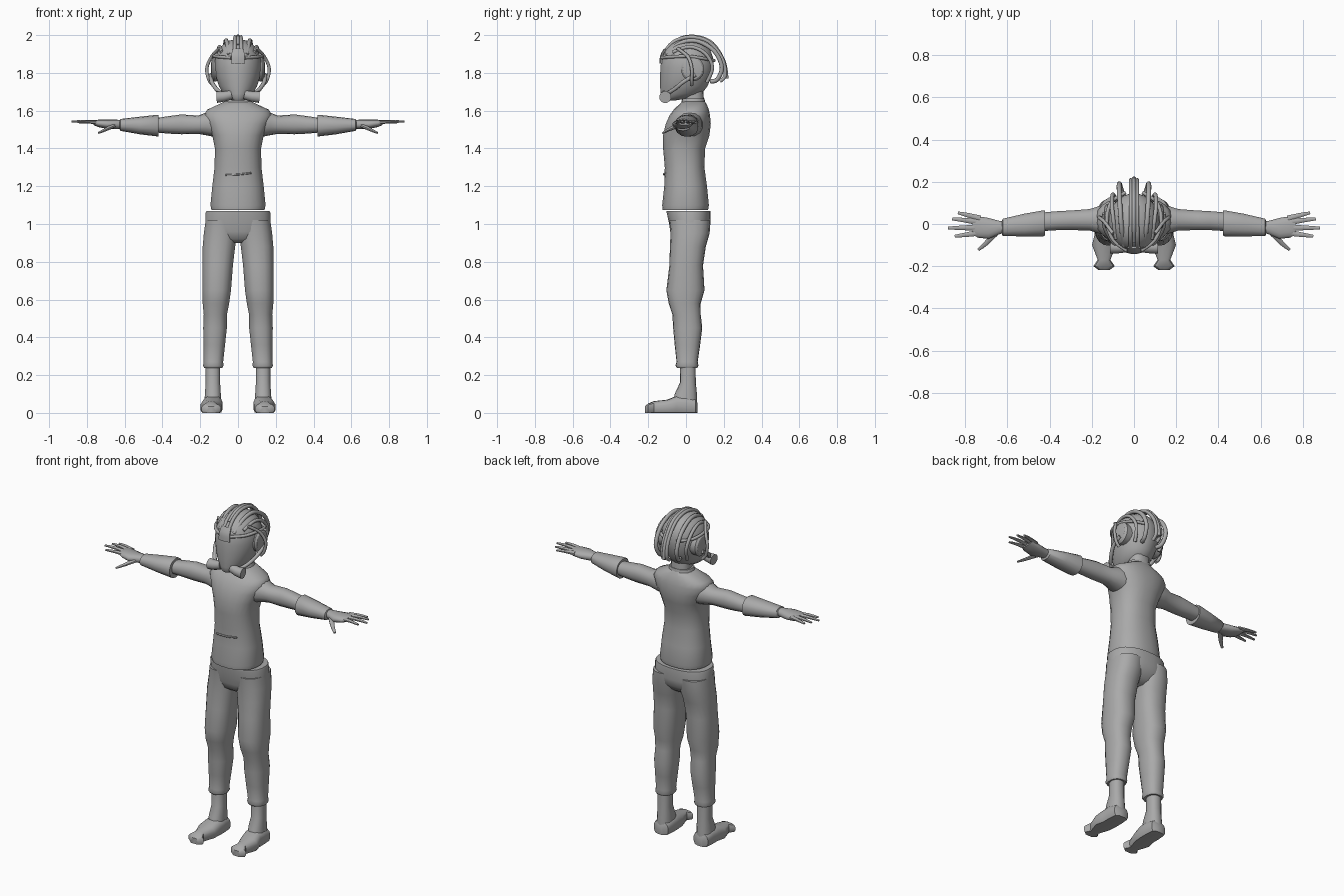
import bpy, bmesh, math
from mathutils import Vector

grey = bpy.data.materials.new("grey")
grey.diffuse_color = (0.4, 0.4, 0.4, 1)


def finish(name, bm, angle=50):
    bmesh.ops.recalc_face_normals(bm, faces=bm.faces)
    me = bpy.data.meshes.new(name)
    bm.to_mesh(me)
    bm.free()
    ob = bpy.data.objects.new(name, me)
    bpy.context.collection.objects.link(ob)
    me.materials.append(grey)
    bpy.ops.object.select_all(action='DESELECT')
    ob.select_set(True)
    bpy.context.view_layer.objects.active = ob
    bpy.ops.object.shade_smooth_by_angle(angle=math.radians(angle))
    return ob


def skin(name, rings, angle=50):
    bm = bmesh.new()
    vs = [[bm.verts.new(p) for p in r] for r in rings]
    n = len(rings[0])
    for a, b in zip(vs, vs[1:]):
        for i in range(n):
            j = (i + 1) % n
            bm.faces.new((a[i], a[j], b[j], b[i]))
    bm.faces.new(vs[0])
    bm.faces.new(vs[-1])
    return finish(name, bm, angle)


def oval(n, power):
    for i in range(n):
        t = math.tau * (i + 0.5) / n
        c, s = math.cos(t), math.sin(t)
        yield (math.copysign(abs(c) ** power, c), math.copysign(abs(s) ** power, s))


def loft_z(name, rows, n=18, power=0.85):
    """rows: z, x low, x high, y low, y high"""
    return skin(name, [[((a + b) / 2 + (b - a) / 2 * c, (d + e) / 2 + (e - d) / 2 * s, z)
                        for c, s in oval(n, power)] for z, a, b, d, e in rows])


def loft_x(name, rows, side, n=14):
    """rows: x, y low, y high, z low, z high"""
    return skin(name, [[(side * x, (a + b) / 2 + (b - a) / 2 * c, (d + e) / 2 + (e - d) / 2 * s)
                        for c, s in oval(n, 0.9)] for x, a, b, d, e in rows])


def tube(name, pts, r0, r1=None, n=8, flat=1.0, steps=4):
    """Round rod through smoothed points"""
    r1 = r0 if r1 is None else r1
    p = [Vector(q) for q in pts]
    path = []
    for i in range(len(p) - 1):
        a, b = p[max(i - 1, 0)], p[i]
        c, d = p[i + 1], p[min(i + 2, len(p) - 1)]
        for k in range(steps):
            t = k / steps
            path.append(0.5 * (2 * b + (c - a) * t + (2 * a - 5 * b + 4 * c - d) * t * t
                               + (3 * b - a - 3 * c + d) * t ** 3))
    path.append(p[-1])
    rings = []
    u = Vector((0, 0, 1))
    for i, q in enumerate(path):
        d = (path[min(i + 1, len(path) - 1)] - path[max(i - 1, 0)]).normalized()
        u = u - d * u.dot(d)
        if u.length < 1e-3:
            u = d.orthogonal()
        u.normalize()
        w = d.cross(u)
        r = r0 + (r1 - r0) * i / (len(path) - 1)
        rings.append([q + u * (r * flat * s) + w * (r * c) for c, s in oval(n, 1)])
    return skin(name, rings)


# Shirt and neck
loft_z("shirt", [(z, -w, w, f, b) for z, w, f, b in [
    (1.075, .142, -.125, .118), (1.10, .147, -.127, .122), (1.2, .137, -.116, .112),
    (1.3, .125, -.113, .098), (1.4, .123, -.122, .102), (1.47, .137, -.122, .125),
    (1.53, .165, -.108, .132), (1.575, .182, -.088, .128), (1.605, .165, -.066, .122),
    (1.63, .11, -.04, .112), (1.65, .07, -.02, .1)]], 24)
loft_z("neck", [(1.6, -.06, .06, -.02, .1), (1.67, -.058, .058, -.012, .094),
                (1.73, -.058, .058, -.01, .09)])
loft_z("collar", [(1.625, -.08, .08, -.03, .105), (1.665, -.068, .068, -.02, .098)])

# Trousers hips
loft_z("trouser_hips", [(z, -w, w, f, b) for z, w, f, b in [
    (1.07, .168, -.103, .13), (1.06, .172, -.103, .131), (1.0, .174, -.09, .13),
    (.96, .178, -.084, .124), (.92, .13, -.07, .09), (.90, .07, -.04, .06)]], 24)

for s, side in ((1, "right"), (-1, "left")):
    def mir(z, a, b, f, k):
        return (z, min(s * a, s * b), max(s * a, s * b), f, k)
    # Trouser leg, ankle and foot
    loft_z(side + "_trouser_leg", [mir(*r) for r in [
        (1.02, .0, .172, -.088, .13), (.95, .002, .182, -.082, .125), (.88, .014, .188, -.085, .105),
        (.78, .026, .19, -.088, .09), (.65, .036, .19, -.104, .098), (.58, .046, .188, -.092, .078),
        (.52, .058, .182, -.072, .078), (.45, .058, .185, -.068, .086), (.36, .068, .183, -.06, .075),
        (.27, .078, .182, -.05, .062), (.25, .076, .186, -.056, .066), (.238, .082, .18, -.048, .06)]])
    loft_z(side + "_ankle", [mir(*r) for r in [
        (.3, .094, .172, -.03, .05), (.16, .094, .172, -.032, .052), (.1, .09, .176, -.06, .058),
        (.04, .088, .18, -.07, .06)]], 14)
    rows = [(.062, .02, .05, .0, .05), (.05, .045, .09, .0, .075), (.0, .05, .095, .0, .09),
            (-.05, .05, .1, .0, .09), (-.1, .054, .108, .0, .07), (-.17, .057, .11, .0, .062),
            (-.2, .048, .085, .0, .05), (-.218, .025, .05, .0, .035)]
    skin(side + "_foot", [[(s * (.138 + (.004 if y < -.08 else -.004)) + w * .55 * c * 2 * .98 * (.5 + .5 * (w < .056)),
                            y, max(0, h * (.42 + .58 * t)))
                           for c, t in oval(14, .75)] for y, w, _, _, h in rows], 40)
    # Arm and wide forearm cuff
    loft_x(side + "_upper_arm", [(.12, -.06, .09, 1.46, 1.59), (.17, -.045, .085, 1.47, 1.59),
                                 (.21, -.032, .072, 1.477, 1.574), (.3, -.03, .065, 1.475, 1.58),
                                 (.36, -.03, .062, 1.478, 1.572), (.44, -.035, .055, 1.485, 1.56)], s)
    loft_x(side + "_forearm_cuff", [(.422, -.056, .066, 1.462, 1.576), (.43, -.06, .066, 1.464, 1.578),
                                    (.52, -.06, .05, 1.475, 1.568), (.622, -.058, .026, 1.493, 1.556),
                                    (.628, -.045, .014, 1.505, 1.545)], s)
    # Hand with five fingers
    loft_x(side + "_palm", [(.61, -.04, .01, 1.505, 1.55), (.64, -.05, .016, 1.503, 1.552),
                            (.69, -.072, .03, 1.503, 1.552), (.74, -.066, .038, 1.513, 1.552),
                            (.765, -.052, .036, 1.524, 1.549)], s)
    for name, a, b, c in [("little_finger", (.73, .025, 1.537), (.78, .04, 1.54), (.835, .053, 1.538)),
                          ("ring_finger", (.74, .01, 1.538), (.8, .018, 1.543), (.862, .024, 1.541)),
                          ("middle_finger", (.74, -.018, 1.538), (.81, -.018, 1.544), (.882, -.019, 1.542)),
                          ("index_finger", (.73, -.04, 1.535), (.79, -.05, 1.54), (.85, -.058, 1.538)),
                          ("thumb", (.66, -.045, 1.52), (.7, -.09, 1.5), (.738, -.122, 1.482))]:
        tube(side + "_" + name, [(s * p[0], p[1], p[2]) for p in (a, b, c)], .017, .007, flat=.7, steps=2)
    # Ear cup
    skin(side + "_ear_cup", [[(s * x, .035 + r * c, 1.82 + r * 1.05 * t) for c, t in oval(18, 1)]
                             for x, r in [(.09, .06), (.128, .062), (.138, .052), (.142, .03)]], 30)
    # Breathing pipe and mouth canister
    tube(side + "_mouth_pipe", [(s * .142, .05, 1.79), (s * .14, -.01, 1.755), (s * .115, -.06, 1.715),
                                (s * .085, -.1, 1.69)], .011)
    tube(side + "_canister", [(s * .035, -.11, 1.685), (s * .075, -.112, 1.675), (s * .112, -.11, 1.672)],
         .024, .032, 12, steps=2)
    # Loop outside ear, brow band and crown hoses
    tube(side + "_ear_loop", [(s * .1, -.045, 1.93), (s * .14, .01, 1.885), (s * .165, .03, 1.825),
                              (s * .155, .03, 1.765), (s * .132, .03, 1.735)], .009)
    tube(side + "_brow_band", [(s * .035, -.126, 1.88), (s * .1, -.075, 1.885), (s * .129, .01, 1.888),
                               (s * .11, .1, 1.875), (s * .04, .15, 1.865)], .009)
    tube(side + "_crown_hose", [(s * .045, -.105, 1.895), (s * .058, -.03, 1.958), (s * .065, .06, 1.968),
                                (s * .07, .15, 1.915), (s * .07, .19, 1.83), (s * .062, .165, 1.765),
                                (s * .05, .13, 1.755)], .012)
    tube(side + "_side_hose", [(s * .085, -.07, 1.91), (s * .098, .02, 1.938), (s * .105, .1, 1.905),
                               (s * .1, .14, 1.83), (s * .085, .11, 1.75)], .01)
    tube(side + "_centre_hose", [(s * .017, -.125, 1.89), (s * .017, -.07, 1.962), (s * .015, .02, 1.99),
                                 (s * .015, .12, 1.965), (s * .015, .19, 1.88), (s * .015, .208, 1.79),
                                 (s * .015, .18, 1.755)], .01)

# Head
loft_z("head", [(z, -w, w, f, b) for z, w, f, b in [
    (1.655, .035, -.125, -.05), (1.668, .06, -.134, .03), (1.69, .08, -.136, .085),
    (1.73, .102, -.138, .115), (1.78, .117, -.138, .136), (1.83, .124, -.137, .146),
    (1.88, .121, -.13, .145), (1.92, .105, -.112, .13), (1.95, .08, -.085, .105),
    (1.97, .048, -.05, .072), (1.978, .015, -.01, .03)]], 24, 1)

# Forehead plate and crest
tube("forehead_plate", [(0, -.132, 1.85), (0, -.128, 1.89), (0, -.11, 1.925)], .04, .034, 8, .25)
tube("crest", [(0, -.085, 1.945), (0, -.02, 1.985), (0, .06, 1.99), (0, .14, 1.955), (0, .2, 1.86),
               (0, .215, 1.77)], .011)
# Shirt front pocket seam
tube("shirt_seam", [(-.065, -.112, 1.26), (0, -.117, 1.262), (.07, -.111, 1.27)], .005)
